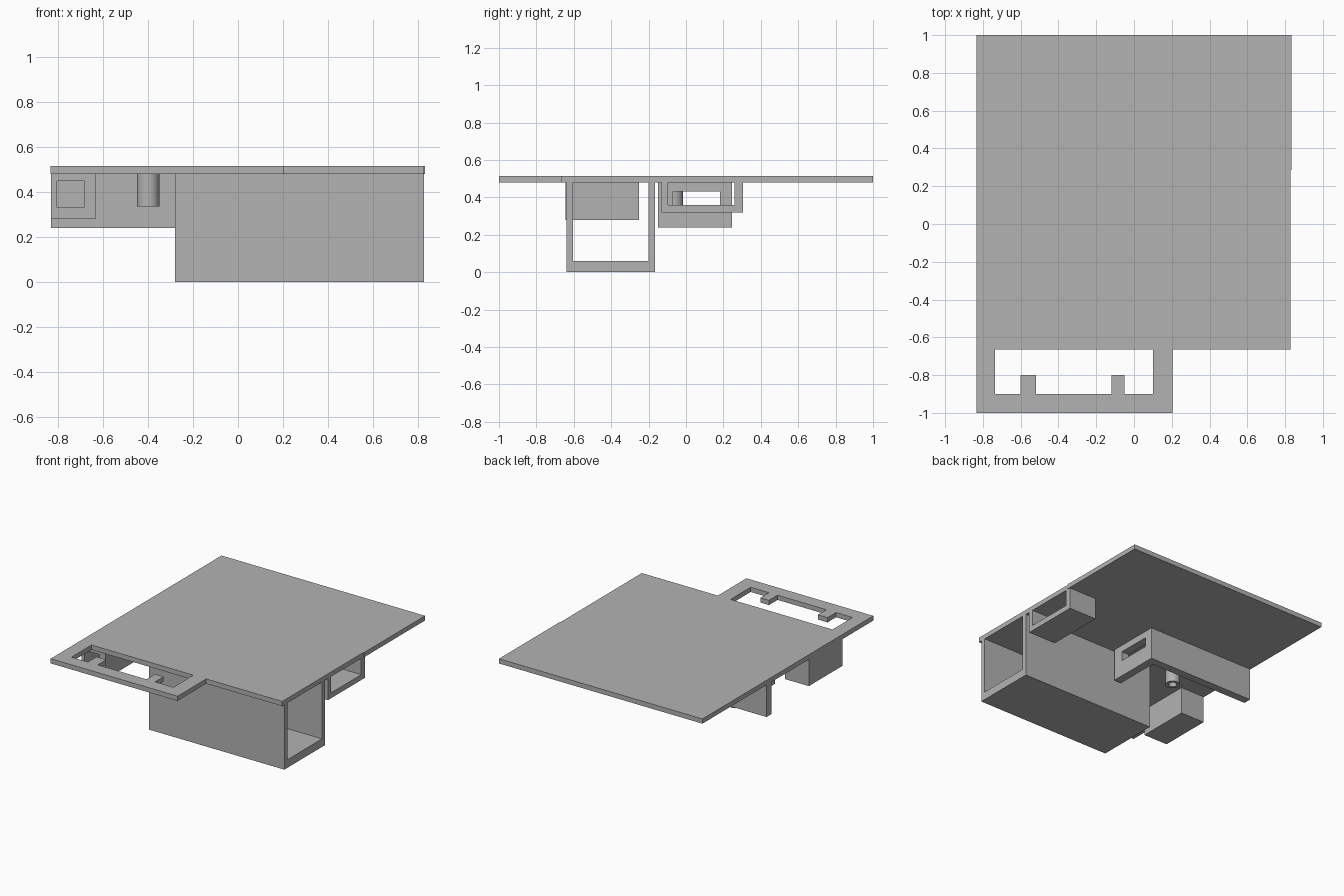
import bpy
import bmesh
import math

cube = bpy.data.objects.get("Cube")
if cube:
    bpy.data.objects.remove(cube, do_unlink=True)

grey = bpy.data.materials.new("plain grey")
grey.use_nodes = True
grey.diffuse_color = (0.45, 0.45, 0.45, 1)
grey.node_tree.nodes["Principled BSDF"].inputs["Base Color"].default_value = (0.45, 0.45, 0.45, 1)

TOP, UNDER = 0.515, 0.48   # plate top and underside


def finish(name, bm):
    bmesh.ops.recalc_face_normals(bm, faces=bm.faces)
    mesh = bpy.data.meshes.new(name)
    bm.to_mesh(mesh)
    bm.free()
    mesh.materials.append(grey)
    obj = bpy.data.objects.new(name, mesh)
    bpy.context.collection.objects.link(obj)
    return obj


def prism(name, points, start, end, axis="z"):
    """Extrude a profile: (x, y) along z, or (y, z) along x."""
    bm = bmesh.new()
    place = (lambda a, b: (a, b, start)) if axis == "z" else (lambda a, b: (start, a, b))
    face = bm.faces.new([bm.verts.new(place(a, b)) for a, b in points])
    new = bmesh.ops.extrude_face_region(bm, geom=[face])["geom"]
    shift = (0, 0, end - start) if axis == "z" else (end - start, 0, 0)
    bmesh.ops.translate(bm, vec=shift, verts=[v for v in new if isinstance(v, bmesh.types.BMVert)])
    return finish(name, bm)


def box(name, x, y, z):
    return prism(name, [(x[0], y[0]), (x[1], y[0]), (x[1], y[1]), (x[0], y[1])], *z)


def channel(name, x, outer, inner, bottom, floor):
    """U-shaped trough running along x, closed above by the plate."""
    (a, b), (c, d) = outer, inner
    return prism(name, [(a, UNDER), (a, bottom), (b, bottom), (b, UNDER),
                        (d, UNDER), (d, floor), (c, floor), (c, UNDER)], *x, axis="x")


def cut(obj, cutter):
    mod = obj.modifiers.new("cut", "BOOLEAN")
    mod.operation, mod.solver, mod.object = "DIFFERENCE", "EXACT", cutter
    depsgraph = bpy.context.evaluated_depsgraph_get()
    mesh = bpy.data.meshes.new_from_object(obj.evaluated_get(depsgraph))
    obj.modifiers.clear()
    obj.data = mesh
    bpy.data.objects.remove(cutter, do_unlink=True)


# Main plate
prism("main_plate", [(-0.835, -0.665), (0.828, -0.665), (0.828, 0.285),
                     (0.833, 0.285), (0.833, 1), (-0.835, 1)], UNDER, TOP)

# Open frame at the front with two small tabs
frame = [(-0.835, -0.665), (-0.835, -1), (0.205, -1), (0.205, -0.665), (0.1, -0.665), (0.1, -0.9)]
for right, left in ((-0.05, -0.12), (-0.52, -0.6)):
    frame += [(right, -0.9), (right, -0.8), (left, -0.8), (left, -0.9)]
frame += [(-0.735, -0.9), (-0.735, -0.665)]
prism("front_frame", frame, UNDER, TOP)

# Troughs hanging under the plate
channel("large_trough", (-0.28, 0.828), (-0.64, -0.165), (-0.605, -0.2), 0, 0.06)
channel("small_trough", (0.6, 0.828), (-0.13, 0.305), (-0.095, 0.26), 0.32, 0.36)

# Corner wall with a window in its short end
wall = prism("corner_wall", [(-0.832, 0.185), (-0.01, 0.185), (-0.01, -0.15), (0.05, -0.15),
                             (0.05, 0.245), (-0.832, 0.245)], 0.24, UNDER)
cut(wall, box("window_cutter", (-0.1, 0.1), (-0.07, 0.183), (0.36, 0.43)))

# Block with a square socket in the front
block = box("socket_block", (-0.832, -0.635), (-0.645, -0.25), (0.28, UNDER))
cut(block, box("socket_cutter", (-0.805, -0.685), (-0.7, -0.3), (0.33, 0.45)))

# Hollow round post
bm = bmesh.new()
SIDES = 32
rings = []
for radius, z in ((0.05, UNDER), (0.05, 0.335), (0.028, 0.335), (0.028, UNDER)):
    rings.append([bm.verts.new((-0.4 + radius * math.cos(math.tau * i / SIDES),
                                -0.065 + radius * math.sin(math.tau * i / SIDES), z))
                  for i in range(SIDES)])
for k, ring in enumerate(rings):
    after = rings[(k + 1) % len(rings)]
    for i in range(SIDES):
        j = (i + 1) % SIDES
        bm.faces.new((ring[i], ring[j], after[j], after[i]))
post = finish("hollow_post", bm)
bpy.ops.object.select_all(action="DESELECT")
post.select_set(True)
bpy.context.view_layer.objects.active = post
bpy.ops.object.shade_smooth_by_angle(angle=math.radians(30))
